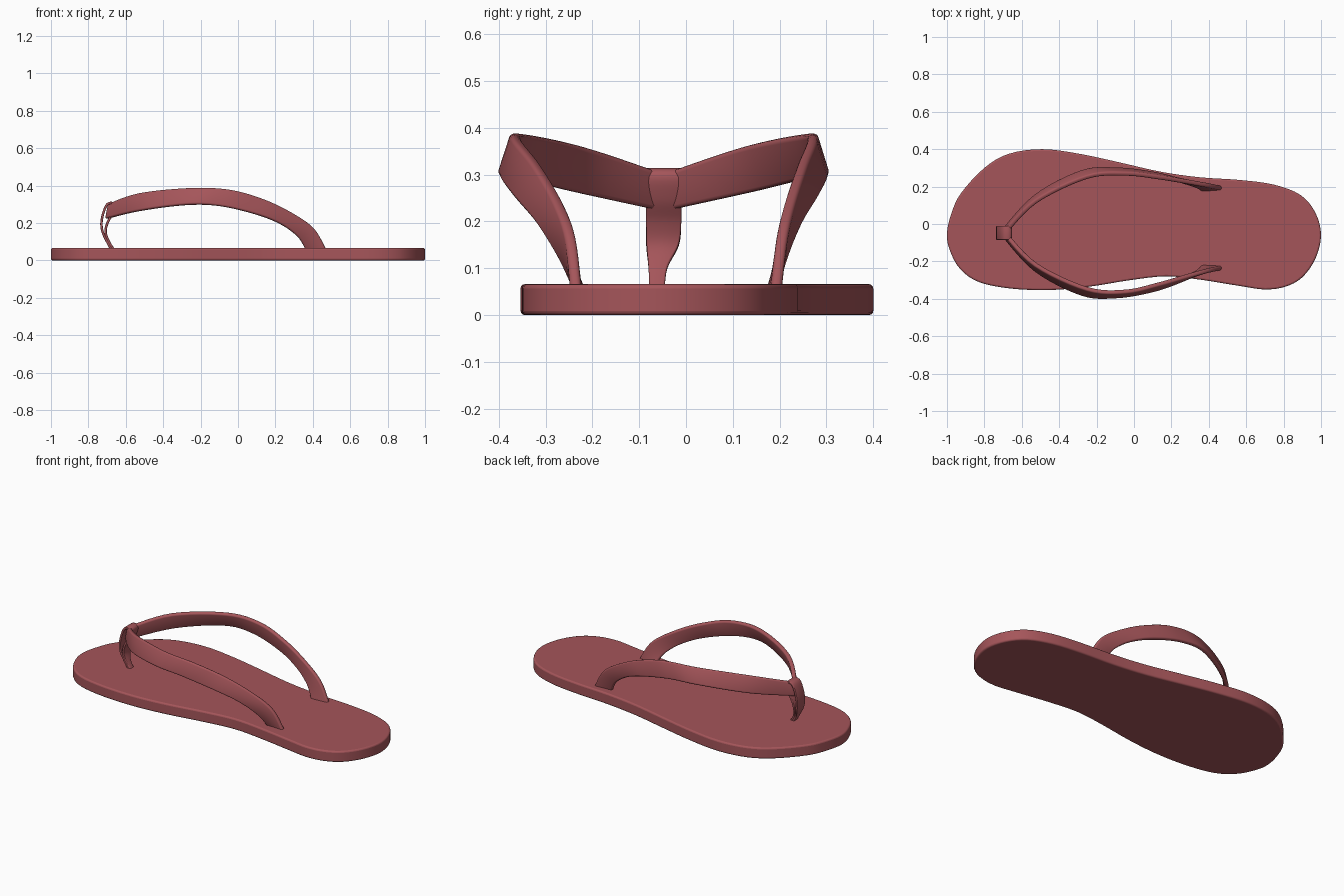
import bpy, bmesh
from mathutils import Vector

if "Cube" in bpy.data.objects:
    bpy.data.objects.remove(bpy.data.objects["Cube"])

mat = bpy.data.materials.new("dusty red")
mat.diffuse_color = (0.376, 0.091, 0.102, 1)
mat.use_nodes = True
mat.node_tree.nodes["Principled BSDF"].inputs["Base Color"].default_value = mat.diffuse_color


def smooth_path(pts, steps, closed=False):
    """Catmull-Rom interpolation through the given points."""
    pts = [Vector(p) for p in pts]
    n = len(pts)
    get = (lambda i: pts[i % n]) if closed else (lambda i: pts[max(0, min(n - 1, i))])
    out = []
    for i in range(n if closed else n - 1):
        a, b, c, d = get(i - 1), get(i), get(i + 1), get(i + 2)
        for k in range(steps):
            t = k / steps
            out.append(0.5 * (2 * b + (c - a) * t + (2 * a - 5 * b + 4 * c - d) * t * t
                              + (3 * b - a - 3 * c + d) * t ** 3))
    if not closed:
        out.append(pts[-1])
    return out


def finish(name, bm, bevel, thickness=0):
    bmesh.ops.recalc_face_normals(bm, faces=bm.faces)
    me = bpy.data.meshes.new(name)
    bm.to_mesh(me)
    bm.free()
    ob = bpy.data.objects.new(name, me)
    bpy.context.collection.objects.link(ob)
    me.materials.append(mat)
    if thickness:
        s = ob.modifiers.new("thickness", 'SOLIDIFY')
        s.thickness, s.offset = thickness, 0
    b = ob.modifiers.new("round edges", 'BEVEL')
    b.width, b.segments, b.angle_limit = bevel, 3, 0.9
    bpy.ops.object.select_all(action='DESELECT')
    ob.select_set(True)
    bpy.context.view_layer.objects.active = ob
    bpy.ops.object.shade_smooth_by_angle(angle=0.7)
    return ob


def ribbon(name, edge_a, edge_b, thickness, bevel, steps=6):
    """Curved band between two edge paths."""
    bm = bmesh.new()
    rows = []
    for a, b in zip(smooth_path(edge_a, steps), smooth_path(edge_b, steps)):
        rows.append([bm.verts.new(a.lerp(b, t)) for t in (0, 0.5, 1)])
    for r, s in zip(rows, rows[1:]):
        for j in range(2):
            bm.faces.new((r[j], r[j + 1], s[j + 1], s[j]))
    return finish(name, bm, bevel, thickness)


# Sole: foot-shaped outline, extruded
outline = [(-1, -.05), (-.975, .06), (-.925, .165), (-.8, .3), (-.67, .375), (-.49, .4),
           (-.29, .375), (-.08, .33), (.14, .28), (.35, .25), (.57, .235), (.75, .21),
           (.89, .155), (.97, .06), (1, -.06), (.97, -.185), (.9, -.285), (.81, -.335),
           (.7, -.35), (.57, -.332), (.35, -.297), (.17, -.28), (-.02, -.3), (-.24, -.335),
           (-.45, -.353), (-.66, -.345), (-.83, -.31), (-.93, -.24), (-.985, -.14)]
bm = bmesh.new()
base = bm.faces.new([bm.verts.new((p.x, p.y, 0)) for p in smooth_path(outline, 4, True)])
top = bmesh.ops.extrude_face_region(bm, geom=[base])
bmesh.ops.translate(bm, vec=(0, 0, .066),
                    verts=[v for v in top["geom"] if isinstance(v, bmesh.types.BMVert)])
finish("sole", bm, .009)

# Side straps: shared x/z profile for the upper and lower edge, with y per side
top_xz = [(-.69, .302), (-.525, .358), (-.25, .385), (-.04, .376), (.145, .322),
          (.305, .243), (.41, .165), (.475, .05)]
low_xz = [(-.705, .222), (-.525, .265), (-.28, .297), (-.1, .291), (.09, .248),
          (.225, .195), (.32, .125), (.365, .05)]
sides = {
    "inner_strap": ([-.045, .12, .25, .268, .247, .222, .205, .193],
                    [-.045, .15, .279, .293, .272, .238, .207, .182]),
    "outer_strap": ([-.05, -.217, -.345, -.36, -.318, -.272, -.246, -.236],
                    [-.05, -.247, -.375, -.388, -.358, -.312, -.265, -.225]),
}
for name, (ty, ly) in sides.items():
    ribbon(name, [(x, y, z) for (x, z), y in zip(top_xz, ty)],
           [(x, y, z) for (x, z), y in zip(low_xz, ly)], .024, .009)

# Toe post: narrow band folded over the straps, tapering into the sole
# (x, z, y centre, half width)
post = [(-.672, .05, -.062, .016), (-.7, .1, -.06, .02), (-.723, .15, -.05, .035),
        (-.73, .2, -.0475, .0375), (-.718, .26, -.0475, .0375), (-.695, .303, -.0475, .0375),
        (-.66, .3, -.0475, .0375), (-.672, .25, -.0475, .0375), (-.698, .2, -.0475, .0375),
        (-.708, .15, -.05, .034), (-.69, .1, -.06, .02), (-.66, .05, -.062, .016)]
ribbon("toe_post", [(x, c - h, z) for x, z, c, h in post],
       [(x, c + h, z) for x, z, c, h in post], .013, .004)
